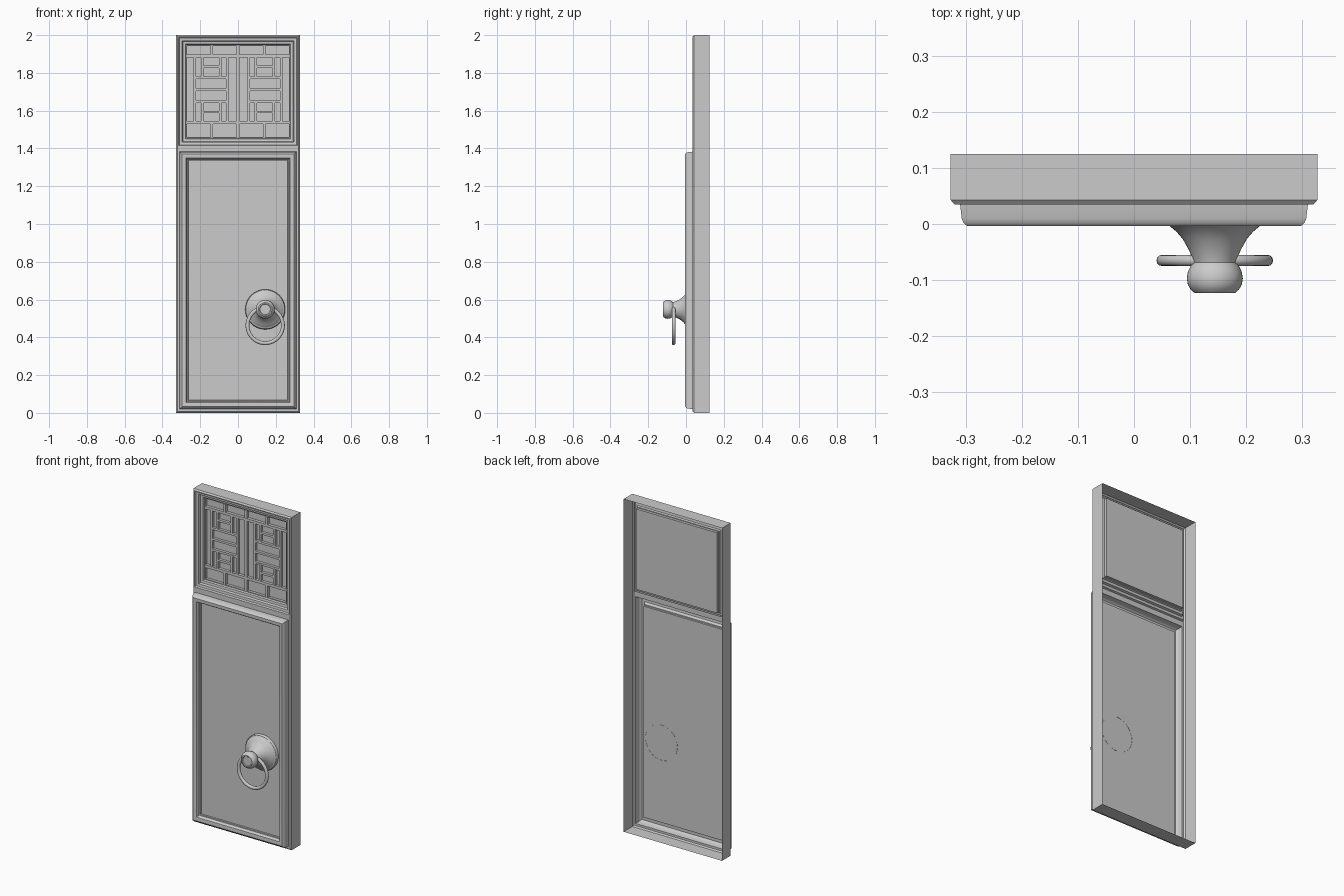
import bpy, bmesh, math
from mathutils import Vector

if "Cube" in bpy.data.objects:
    bpy.data.objects.remove(bpy.data.objects["Cube"])


def make_object(name, bm, angle=None):
    mesh = bpy.data.meshes.new(name)
    bm.to_mesh(mesh)
    bm.free()
    obj = bpy.data.objects.new(name, mesh)
    bpy.context.collection.objects.link(obj)
    if angle:
        bpy.ops.object.select_all(action='DESELECT')
        obj.select_set(True)
        bpy.context.view_layer.objects.active = obj
        bpy.ops.object.shade_smooth_by_angle(angle=math.radians(angle))
    return obj


def loft(name, rings, cap=False, angle=None):
    """Rectangular rings (half width, bottom, top, y) joined into a sheet."""
    bm = bmesh.new()
    loops = [[bm.verts.new(p) for p in
              ((-w, y, a), (w, y, a), (w, y, b), (-w, y, b))]
             for w, a, b, y in rings]
    for a, b in zip(loops, loops[1:]):
        for i in range(4):
            j = (i + 1) % 4
            bm.faces.new((a[i], a[j], b[j], b[i]))
    if cap:
        bm.faces.new(loops[-1])
    return make_object(name, bm, angle)


def inset(rect, profile):
    w, a, b = rect
    return [(w - d, a + d, b - d, y) for d, y in profile]


# Outer shell, open at the back, chamfered at the front
loft("door_shell", [(.327, 0, 2, .125), (.327, 0, 2, .043), (.32, .007, 1.993, .035)])

# Lower panel with raised rounded moulding
lower = [(0, .035), (.003, .01), (.006, .002), (.013, -.004), (.025, -.004),
         (.034, -.001), (.039, .008), (.041, .016), (.046, .018), (.047, .027)]
loft("lower_panel", [(.32, .007, 1.4, .035)] + inset((.31, .02, 1.383), lower), True, 35)

# Upper panel stepping back into the door
upper = [(0, .035), (.004, .046), (.018, .048), (.022, .062),
         (.036, .064), (.04, .074), (.045, .074), (.045, .09)]
loft("upper_panel", [(.32, 1.4, 1.993, .035)] + inset((.314, 1.415, 1.988), upper), True)

# Lattice bars
bars = bmesh.new()


def bar(x0, x1, z0, z1, front=.072):
    res = bmesh.ops.create_cube(bars, size=1)
    for v in res['verts']:
        v.co = Vector(((x0 + x1) / 2 + v.co.x * (x1 - x0),
                       (front + .089) / 2 + v.co.y * (.089 - front),
                       (z0 + z1) / 2 + v.co.z * (z1 - z0)))


T = .008                      # half thickness of a bar
TOP, BOT, MID = 1.889, 1.537, 1.711
bar(-T, T, 1.46, 1.943)
for z in (TOP, BOT):
    bar(-.269, .269, z - T, z + T, .0715)
for s in (-1, 1):
    def upright(x, z0, z1):
        bar(s * x - T * .8, s * x + T * .8, z0, z1)

    def cross(x0, x1, z):
        a, b = sorted((s * x0, s * x1))
        bar(a, b, z - T * .8, z + T * .8, .073)

    upright(.14, TOP, 1.943)
    upright(.14, 1.46, BOT)
    for x in (.058, .228):
        upright(x, BOT, TOP)
    for z in (MID - .064, MID, MID + .064):
        cross(.058, .228, z)
    for x in (.095, .19):
        upright(x, MID + .064, TOP)
        upright(x, BOT, MID - .064)
    for z in (MID + .122, MID - .118):
        cross(.095, .19, z)
make_object("lattice", bars)

# Handle knob turned around the y axis
HX, HZ = .144, .548
profile = [(.106, .028), (.106, .016), (.102, .011), (.097, .01), (.092, .004),
           (.08, -.004), (.068, -.014), (.057, -.027), (.048, -.043), (.041, -.058),
           (.038, -.069), (.043, -.075), (.048, -.085), (.05, -.097),
           (.048, -.108), (.043, -.117), (.036, -.123), (.03, -.123),
           (.027, -.12), (0, -.12)]
bm = bmesh.new()
pts = [bm.verts.new((HX + r, y, HZ)) for r, y in profile]
edges = [bm.edges.new(e) for e in zip(pts, pts[1:])]
bmesh.ops.spin(bm, geom=pts + edges, cent=(HX, 0, HZ), axis=(0, 1, 0),
               angle=math.tau, steps=40)
bmesh.ops.remove_doubles(bm, verts=bm.verts, dist=1e-4)
bmesh.ops.recalc_face_normals(bm, faces=bm.faces)
# Face the tip outwards (towards -y)
tip = min(bm.faces, key=lambda f: f.calc_center_median().y)
if tip.normal.y > 0:
    bmesh.ops.reverse_faces(bm, faces=bm.faces)
make_object("handle_knob", bm, 40)

# Hanging ring
bpy.ops.mesh.primitive_torus_add(location=(HX, -.065, .463), rotation=(math.pi / 2, 0, 0),
                                 major_radius=.094, minor_radius=.01,
                                 major_segments=40, minor_segments=12)
ring = bpy.context.object
ring.name = "handle_ring"
bpy.ops.object.shade_smooth_by_angle(angle=math.radians(60))
